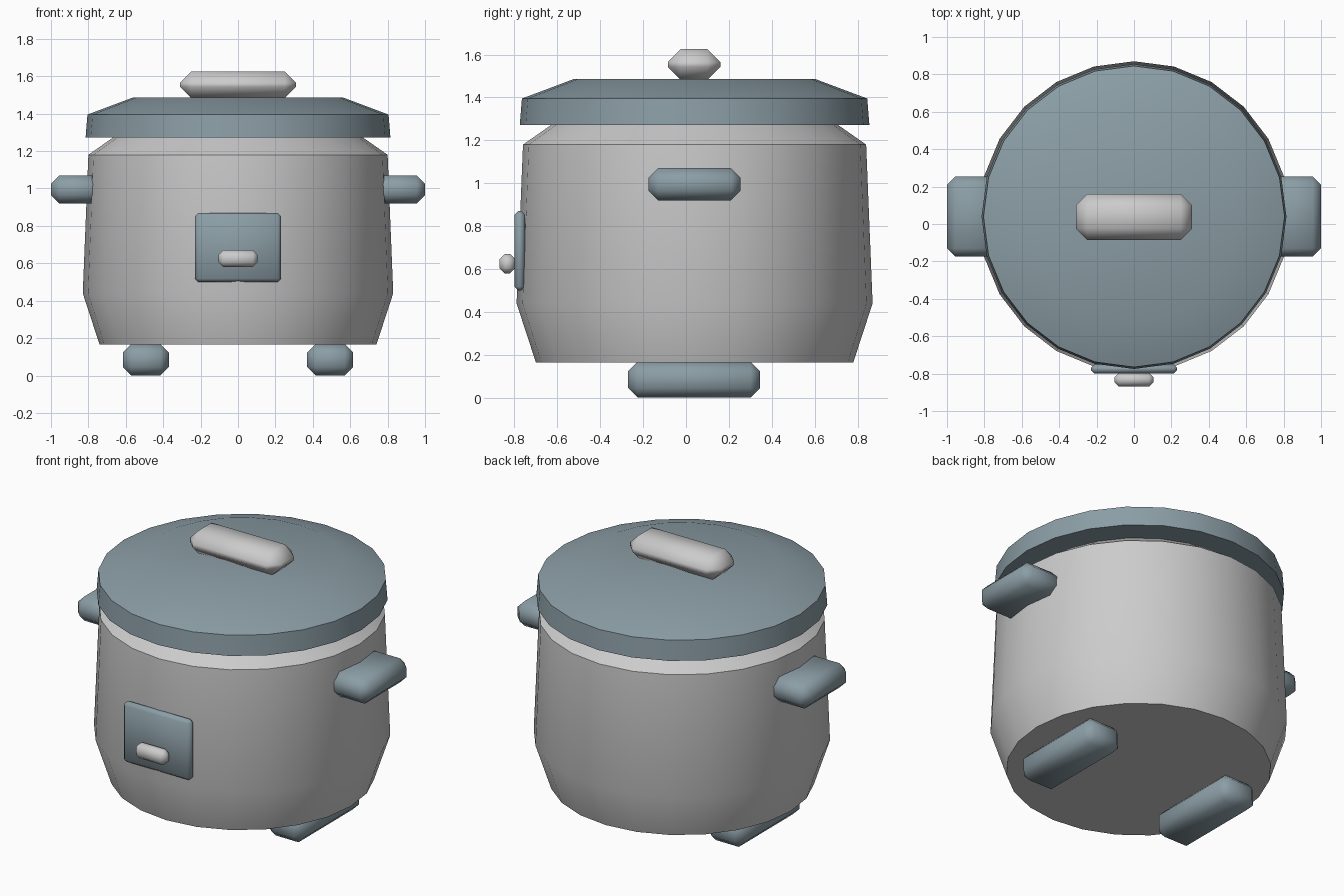
import bpy, bmesh, math
from mathutils import Matrix

if "Cube" in bpy.data.objects:
    bpy.data.objects.remove(bpy.data.objects["Cube"])

CY = 0.04    # axis of the pot, set back to leave room for the front switch
SIDES = 24

slate = bpy.data.materials.new("slate")
slate.diffuse_color = (0.26, 0.34, 0.38, 1)
slate.use_nodes = True
slate.node_tree.nodes["Principled BSDF"].inputs["Base Color"].default_value = slate.diffuse_color


def finish(name, bm, angle, mat=None):
    bmesh.ops.recalc_face_normals(bm, faces=bm.faces)
    mesh = bpy.data.meshes.new(name)
    bm.to_mesh(mesh)
    bm.free()
    obj = bpy.data.objects.new(name, mesh)
    bpy.context.collection.objects.link(obj)
    if mat:
        mesh.materials.append(mat)
    bpy.ops.object.select_all(action='DESELECT')
    obj.select_set(True)
    bpy.context.view_layer.objects.active = obj
    bpy.ops.object.shade_smooth_by_angle(angle=math.radians(angle))
    return obj


def lathe(name, profile, mat=None):
    """Closed turned solid from (radius, z) points."""
    bm = bmesh.new()
    rings = []
    for r, z in profile:
        rings.append([bm.verts.new((r * math.cos(i * math.tau / SIDES),
                                    CY + r * math.sin(i * math.tau / SIDES), z))
                      for i in range(SIDES)])
    for a, b in zip(rings, rings[1:]):
        for i in range(SIDES):
            j = (i + 1) % SIDES
            bm.faces.new((a[i], a[j], b[j], b[i]))
    bm.faces.new(rings[0])
    bm.faces.new(rings[-1])
    return finish(name, bm, 30, mat)


def block(name, x, y, z, bevel, mat=None):
    """Chamfered box given its (min, max) range on each axis."""
    bm = bmesh.new()
    centre = [(a + b) / 2 for a, b in (x, y, z)]
    size = [b - a for a, b in (x, y, z)]
    bmesh.ops.create_cube(bm, size=1, matrix=Matrix.Translation(centre) @ Matrix.Diagonal((*size, 1)))
    bmesh.ops.bevel(bm, geom=bm.edges[:], offset=bevel, segments=1,
                    affect='EDGES', profile=0.5)
    return finish(name, bm, 50, mat)


# Pot body and lid
lathe("body", [(0.74, 0.165), (0.83, 0.44), (0.80, 1.18), (0.65, 1.285)])
lathe("lid", [(0.815, 1.272), (0.805, 1.395), (0.56, 1.487)], slate)

# Lid grip
block("lid_grip", (-0.31, 0.31), (-0.085, 0.16), (1.483, 1.625), 0.06)

# Side handles and feet, mirrored left and right
for side, s in (("left", -1), ("right", 1)):
    block(side + "_handle", sorted((s * 0.72, s * 1.0)), (-0.175, 0.255),
          (0.92, 1.07), 0.045, slate)
    block(side + "_foot", sorted((s * 0.37, s * 0.615)), (-0.27, 0.345),
          (0.0, 0.168), 0.045, slate)

# Front switch panel and lever
block("switch_panel", (-0.23, 0.23), (-0.80, -0.75), (0.50, 0.87), 0.018, slate)
block("switch_lever", (-0.105, 0.105), (-0.87, -0.795), (0.58, 0.67), 0.025)
